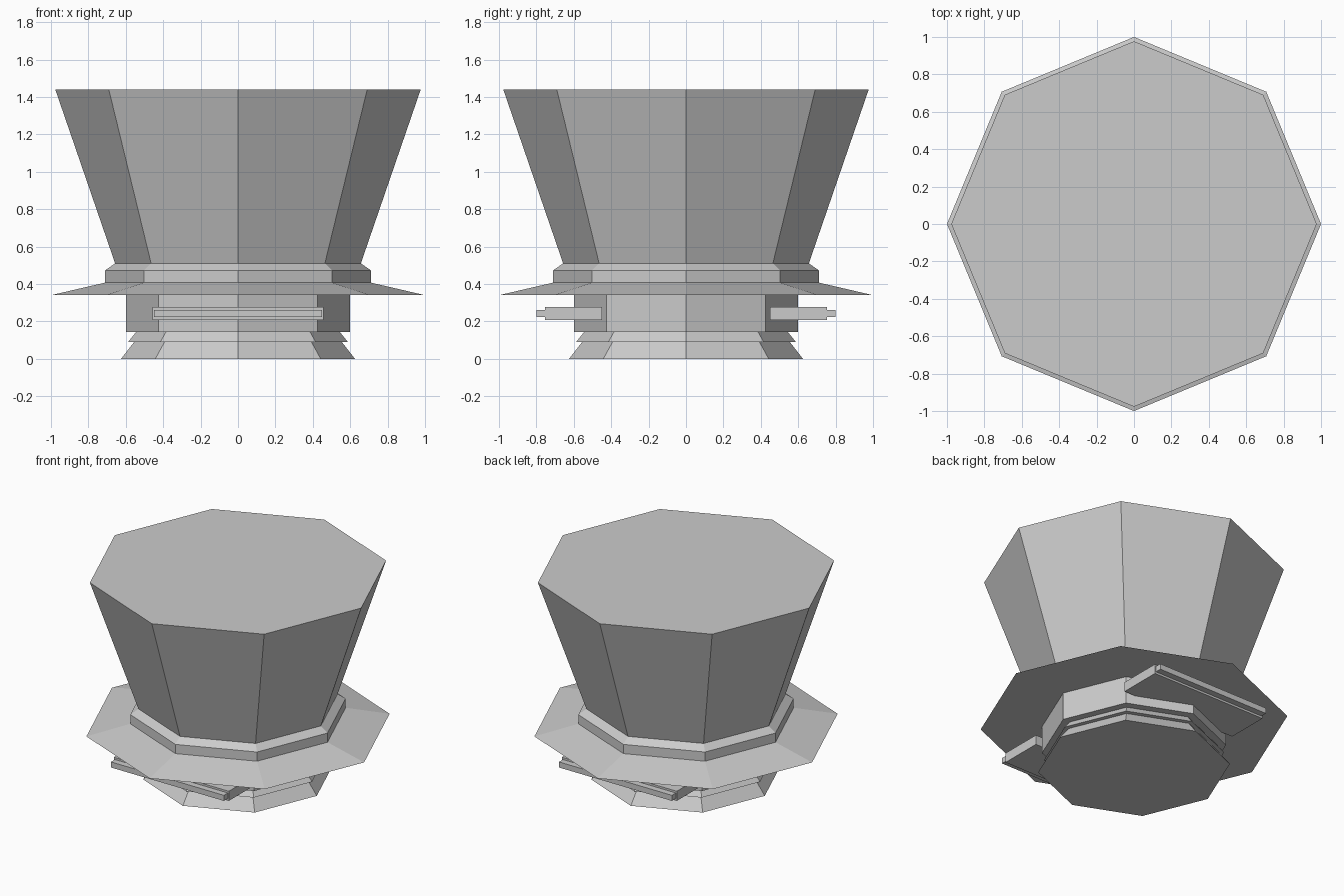
import bpy, bmesh
from math import cos, sin, tau

if "Cube" in bpy.data.objects:
    bpy.data.objects.remove(bpy.data.objects["Cube"])

SIDES = 8


def lathe(name, profile, cap_bottom=False, cap_top=False):
    """Eight-sided revolve of (radius, z) points, corners on the x and y axes."""
    bm = bmesh.new()
    rings = [[bm.verts.new((r * cos(tau * i / SIDES), r * sin(tau * i / SIDES), z))
              for i in range(SIDES)] for r, z in profile]
    for low, high in zip(rings, rings[1:]):
        for i in range(SIDES):
            j = (i + 1) % SIDES
            bm.faces.new((low[i], low[j], high[j], high[i]))
    if cap_bottom:
        bm.faces.new(rings[0][::-1])
    if cap_top:
        bm.faces.new(rings[-1])
    mesh = bpy.data.meshes.new(name)
    bm.to_mesh(mesh)
    bm.free()
    bpy.context.collection.objects.link(bpy.data.objects.new(name, mesh))


def box(name, x, y, z):
    """Box from (min, max) ranges on each axis."""
    bpy.ops.mesh.primitive_cube_add(size=1, location=[sum(a) / 2 for a in (x, y, z)])
    ob = bpy.context.object
    ob.name = name
    ob.scale = [abs(a[1] - a[0]) for a in (x, y, z)]


# Stepped foot, closed underneath
lathe("foot", [(0.625, 0), (0.555, 0.09), (0.587, 0.09), (0.545, 0.143), (0.60, 0.143)],
      cap_bottom=True)

# Straight neck
lathe("neck", [(0.60, 0.143), (0.60, 0.34)])

# Flared skirt with flat underside
lathe("skirt", [(0.60, 0.34), (1.0, 0.34), (0.71, 0.407)])

# Collar with bevelled upper edge
lathe("collar", [(0.71, 0.407), (0.71, 0.473), (0.657, 0.51)])

# Flaring upper body, closed on top
lathe("upper_body", [(0.657, 0.51), (0.977, 1.44)], cap_top=True)

# Front and back ledges, each with a narrow rib on its outer edge
for side, s in (("front", -1), ("back", 1)):
    box(side + "_ledge", (-0.456, 0.456), (s * 0.448, s * 0.755), (0.207, 0.276))
    box(side + "_ledge_rib", (-0.448, 0.448), (s * 0.755, s * 0.80), (0.222, 0.262))
